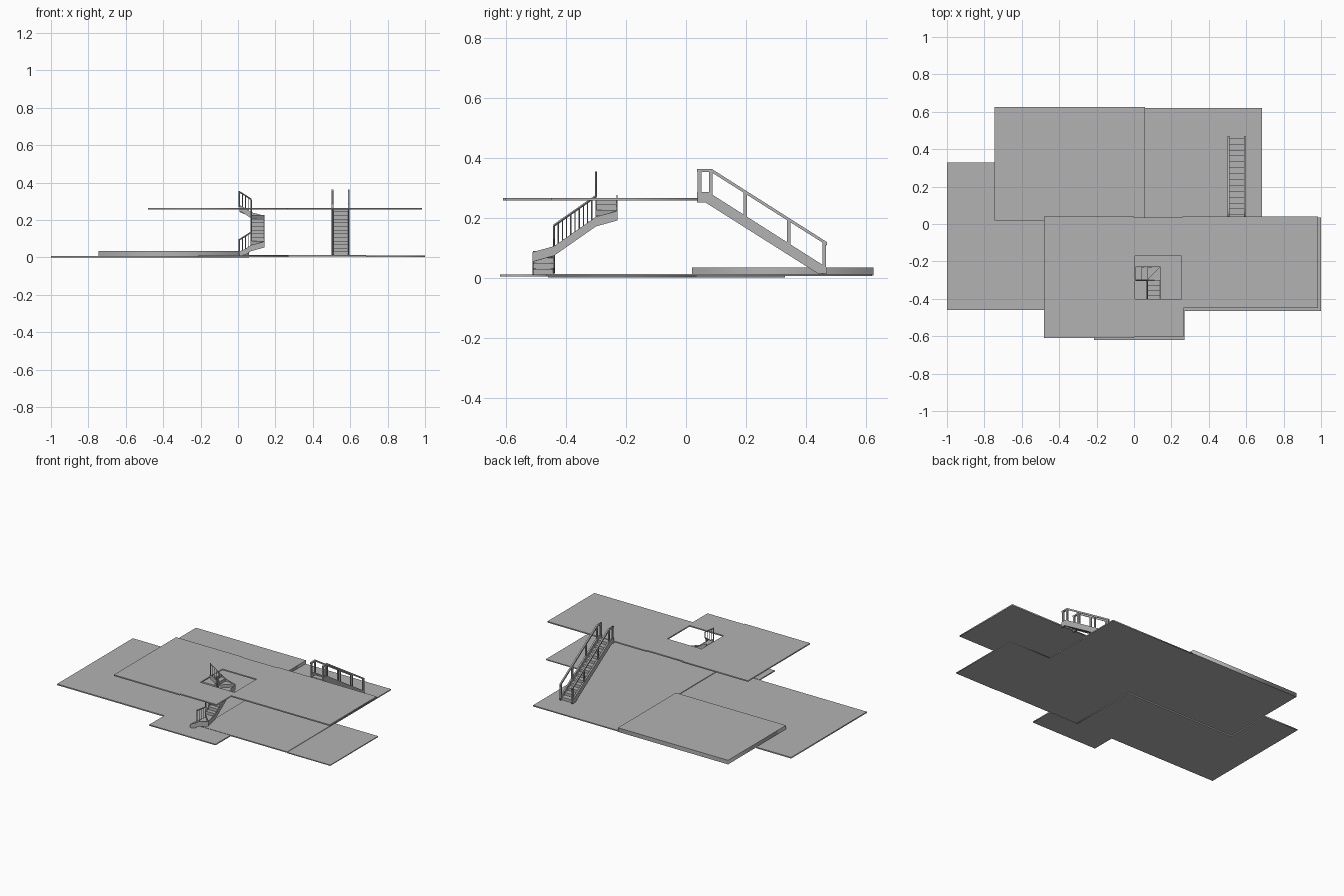
import bpy, bmesh
from mathutils import Vector, Matrix

if "Cube" in bpy.data.objects:
    bpy.data.objects.remove(bpy.data.objects["Cube"], do_unlink=True)

GREY = (0.45, 0.45, 0.45, 1)
mat = bpy.data.materials.new("plain_grey")
mat.use_nodes = True
mat.diffuse_color = GREY
mat.node_tree.nodes["Principled BSDF"].inputs["Base Color"].default_value = GREY


def finish(name, bm):
    """Clean the mesh, link it and give it the material."""
    bmesh.ops.remove_doubles(bm, verts=bm.verts, dist=0.0001)
    bmesh.ops.recalc_face_normals(bm, faces=bm.faces)
    mesh = bpy.data.meshes.new(name)
    bm.to_mesh(mesh)
    bm.free()
    mesh.materials.append(mat)
    obj = bpy.data.objects.new(name, mesh)
    bpy.context.collection.objects.link(obj)
    return obj


def prism(name, loops, lo, hi, sideways=False):
    """Extrude an outline (and holes) along z, or a y-z outline along x."""
    curve = bpy.data.curves.new(name, 'CURVE')
    curve.dimensions = '2D'
    curve.fill_mode = 'BOTH'
    curve.extrude = (hi - lo) / 2
    for loop in loops:
        spline = curve.splines.new('POLY')
        spline.points.add(len(loop) - 1)
        for point, (u, v) in zip(spline.points, loop):
            point.co = (u, v, 0, 1)
        spline.use_cyclic_u = True
    temp = bpy.data.objects.new(name, curve)
    mesh = bpy.data.meshes.new_from_object(temp)
    bm = bmesh.new()
    bm.from_mesh(mesh)
    bmesh.ops.translate(bm, verts=bm.verts, vec=(0, 0, (lo + hi) / 2))
    if sideways:
        for v in bm.verts:
            v.co = v.co.zxy
    bpy.data.objects.remove(temp)
    bpy.data.curves.remove(curve)
    bpy.data.meshes.remove(mesh)
    return finish(name, bm)


def rect(x0, x1, y0, y1):
    return [(x0, y0), (x1, y0), (x1, y1), (x0, y1)]


def boxes(name, spans):
    bm = bmesh.new()
    for x0, x1, y0, y1, z0, z1 in spans:
        m = Matrix.Translation(((x0 + x1) / 2, (y0 + y1) / 2, (z0 + z1) / 2))
        bmesh.ops.create_cube(bm, size=1, matrix=m @ Matrix.Diagonal((x1 - x0, y1 - y0, z1 - z0, 1)))
    return finish(name, bm)


def bars(name, pairs, radius):
    """Thin four-sided bars between pairs of points."""
    bm = bmesh.new()
    for a, b in pairs:
        a, b = Vector(a), Vector(b)
        d = b - a
        m = Matrix.Translation((a + b) / 2) @ d.to_track_quat('Z', 'Y').to_matrix().to_4x4()
        bmesh.ops.create_cone(bm, cap_ends=True, segments=4, radius1=radius,
                              radius2=radius, depth=d.length, matrix=m)
    return finish(name, bm)


def ribbon(name, rows, thick):
    """Upright strips; each row is a list of (x, y, z low, z high)."""
    bm = bmesh.new()
    for row in rows:
        for a, b in zip(row, row[1:]):
            if a[:2] != b[:2]:
                bm.faces.new([bm.verts.new(p) for p in (
                    (*a[:2], a[2]), (*b[:2], b[2]), (*b[:2], b[3]), (*a[:2], a[3]))])
    obj = finish(name, bm)
    solid = obj.modifiers.new("thickness", 'SOLIDIFY')
    solid.thickness = thick
    solid.offset = 0
    return obj


# Ground slabs
prism("ground_right_side", [[(-1, -.46), (.06, -.46), (.06, .02), (-.745, .02),
                             (-.745, .33), (-1, .33)]], 0, .008)
prism("ground_front", [rect(-.215, .27, -.62, -.46)], .003, .01)
prism("ground_middle", [rect(.06, .685, -.465, .62)], .005, .012)
prism("ground_left_side", [rect(.685, 1, -.465, .035)], .003, .009)
prism("raised_terrace", [rect(-.745, .06, .02, .625)], .006, .033)

# Upper floor with stair opening
floor = [(-.48, -.61), (0, -.61), (0, -.603), (.265, -.603), (.265, -.45), (.985, -.45),
         (.985, .04), (.26, .04), (.26, .034), (0, .034), (0, .04), (-.48, .04)]
prism("upper_floor", [floor, rect(.005, .255, -.40, -.17)], .257, .265)

# Straight staircase: steps
N, Y0, Z0 = 13, .46, .012
run, rise = .41 / N, .253 / N
spans = []
for i in range(N):
    y, z = Y0 - i * run, Z0 + i * rise
    spans.append((.507, .59, y - run - .003, y, z + rise - .004, z + rise))
    spans.append((.507, .59, y - .006, y - .003, z, z + rise - .004))
boxes("straight_stair_steps", spans)

# Straight staircase: stringers, handrails and posts on both sides
stringer = [(.037, .25), (.065, .25), (.44, .013), (.47, .013), (.47, .033),
            (.09, .275), (.075, .285), (.037, .285)]
rail = [(.037, .352), (.083, .352), (.47, .107), (.47, .118), (.086, .362), (.037, .362)]
for side, x in (("right", .5), ("left", .587)):
    prism("straight_stringer_" + side, [stringer], x, x + .01, True)
    prism("straight_handrail_" + side, [rail], x, x + .01, True)
    posts = []
    for y in (.045, .083, .198, .343, .461):
        slope = .637 * max(y - .088, 0)
        posts.append((x + .001, x + .009, y - .006, y + .006, .27 - slope, .354 - slope))
    boxes("straight_posts_" + side, posts)

# Winding staircase: inner and outer edge of each step line
X0, XI, XO = .008, .07, .14
YA, YB, YC, YD = -.51, -.44, -.30, -.23
stations = [((x, YB), (x, YA)) for x in (X0, .04, XI)]
stations.append(((XI, YB), (XO, YA)))
stations += [((XI, YB + .028 * k), (XO, YB + .028 * k)) for k in range(6)]
stations.append(((XI, YC), (XO, YD)))
stations += [((x, YC), (x, YD)) for x in (XI, .04, X0)]
last = len(stations) - 1
heights = [.01 + .255 * i / last for i in range(last + 1)]

# Winding staircase: treads and risers
risers = []
for i in range(last):
    (a, b), (c, d) = stations[i], stations[i + 1]
    outline = list(dict.fromkeys([a, b, d, c]))
    prism("winding_tread_%d" % (i + 1), [outline], heights[i + 1] - .003, heights[i + 1])
    risers.append([(*a, heights[i], heights[i + 1]), (*b, heights[i], heights[i + 1])])
ribbon("winding_risers", risers, .002)

# Winding staircase: stringers
inner, outer = [], []
for i, (p, q) in enumerate(stations):
    z = heights[i]
    inner.append((*p, max(z - .016, .008), z + .016))
    soft = (heights[max(i - 1, 0)] + z + heights[min(i + 1, last)]) / 3
    outer.append((*q, max(soft - .016, .008), soft + .016))
ribbon("winding_inner_stringer", [inner], .004)
ribbon("winding_outer_stringer", [outer], .004)

# Winding staircase: inner balustrade
top = [Vector((*p, z + .085)) for (p, q), z in zip(stations, heights)]
bars("winding_handrail", list(zip(top, top[1:])), .004)
drop = Vector((0, 0, .08))
heads = top + [(a + b) / 2 for a, b in zip(top, top[1:]) if a.xy != b.xy]
bars("winding_balusters", [(p - drop, p) for p in heads], .002)
bars("winding_end_posts", [(p - drop, p + Vector((0, 0, .004))) for p in (top[0], top[-1])], .004)
